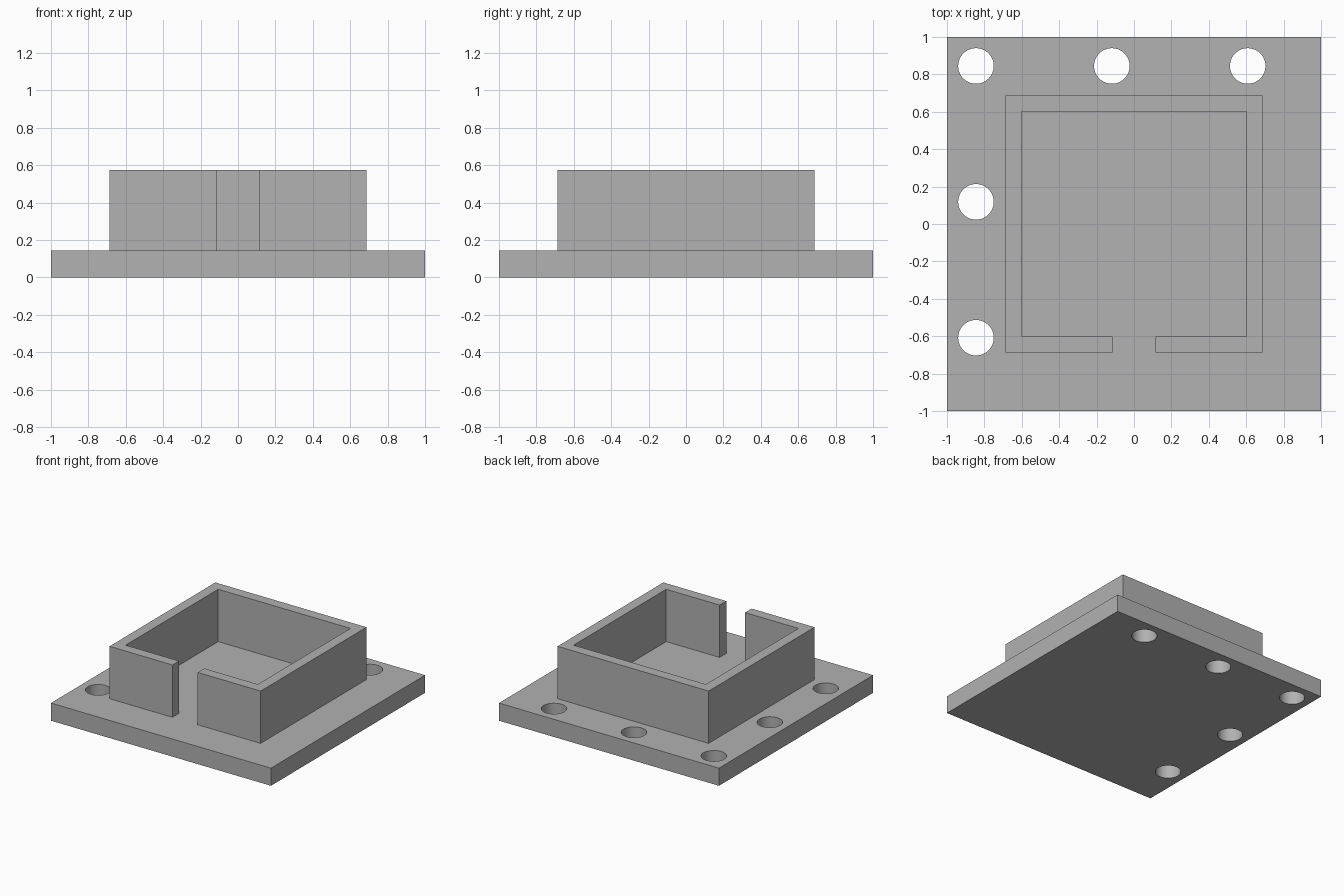
import bpy
import bmesh
import math

cube = bpy.data.objects.get("Cube")
if cube:
    bpy.data.objects.remove(cube, do_unlink=True)

PLATE_TOP, WALL_TOP = 0.145, 0.575
OUTER, INNER, GAP = 0.687, 0.601, 0.115
HOLE_RADIUS, HOLE_START, HOLE_STEP = 0.095, 0.845, 0.7265

grey = bpy.data.materials.new("plain grey")
grey.use_nodes = True
colour = (0.445, 0.445, 0.445, 1)
grey.diffuse_color = colour
grey.node_tree.nodes["Principled BSDF"].inputs["Base Color"].default_value = colour


def make_object(name, bm):
    bmesh.ops.recalc_face_normals(bm, faces=bm.faces)
    mesh = bpy.data.meshes.new(name)
    bm.to_mesh(mesh)
    bm.free()
    mesh.materials.append(grey)
    obj = bpy.data.objects.new(name, mesh)
    bpy.context.collection.objects.link(obj)
    return obj


def prism(name, outline, bottom, top):
    """Extrude a closed outline upwards."""
    bm = bmesh.new()
    face = bm.faces.new([bm.verts.new((x, y, bottom)) for x, y in outline])
    grown = bmesh.ops.extrude_face_region(bm, geom=[face], use_keep_orig=True)
    verts = [v for v in grown["geom"] if isinstance(v, bmesh.types.BMVert)]
    bmesh.ops.translate(bm, verts=verts, vec=(0, 0, top - bottom))
    return make_object(name, bm)


# Square base plate
base = prism("base_plate", [(-1, -1), (1, -1), (1, 1), (-1, 1)], 0, PLATE_TOP)

# Screw holes along the back and right edges, sharing the corner hole
steps = [HOLE_START - i * HOLE_STEP for i in range(3)]
centres = [(-s, HOLE_START) for s in steps] + [(-HOLE_START, s) for s in steps[1:]]
bm = bmesh.new()
for x, y in centres:
    hole = bmesh.ops.create_cone(bm, cap_ends=True, segments=64, radius1=HOLE_RADIUS,
                                 radius2=HOLE_RADIUS, depth=1)
    bmesh.ops.translate(bm, verts=hole["verts"], vec=(x, y, 0))
cutter = make_object("hole_cutter", bm)
cutter.hide_render = True

drill = base.modifiers.new("holes", "BOOLEAN")
drill.operation = "DIFFERENCE"
drill.solver = "EXACT"
drill.object = cutter
bpy.ops.object.select_all(action="DESELECT")
bpy.context.view_layer.objects.active = base
base.select_set(True)
bpy.ops.object.modifier_apply(modifier=drill.name)
bpy.data.objects.remove(cutter, do_unlink=True)
bpy.ops.object.shade_smooth_by_angle(angle=math.radians(30))

# Square wall, open at the front
half = [(GAP, -INNER), (GAP, -OUTER), (OUTER, -OUTER), (OUTER, OUTER)]
inside = [(INNER, INNER), (INNER, -INNER)]


def flip(points):
    return [(-x, y) for x, y in reversed(points)]


prism("enclosure_wall", half + flip(half) + flip(inside) + inside, PLATE_TOP, WALL_TOP)
